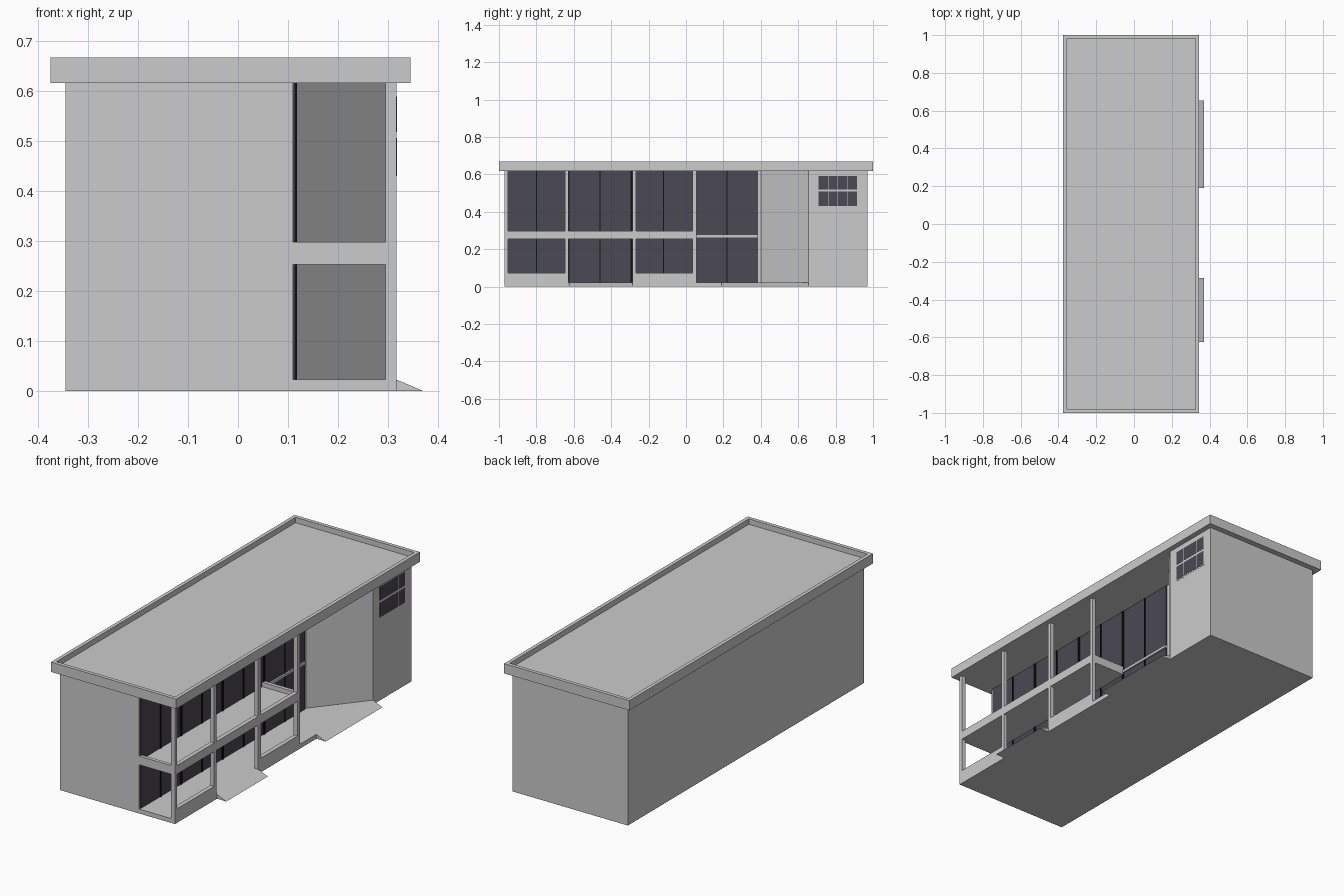
import bpy, bmesh

if "Cube" in bpy.data.objects:
    bpy.data.objects.remove(bpy.data.objects["Cube"])

def material(name, rgb):
    m = bpy.data.materials.new(name)
    m.diffuse_color = (*rgb, 1)
    m.use_nodes = True
    m.node_tree.nodes["Principled BSDF"].inputs["Base Color"].default_value = m.diffuse_color
    return m

GLASS = material("dark_glass", (0.07, 0.065, 0.085))
BLACK = material("black_frame", (0.006, 0.006, 0.006))

def finish(name, bm, mat=None):
    bmesh.ops.recalc_face_normals(bm, faces=bm.faces)
    me = bpy.data.meshes.new(name)
    bm.to_mesh(me)
    bm.free()
    ob = bpy.data.objects.new(name, me)
    bpy.context.collection.objects.link(ob)
    if mat:
        me.materials.append(mat)
    return ob

def prism(name, base, offset, mat=None):
    """Extrude a closed outline by an offset vector."""
    bm = bmesh.new()
    face = bm.faces.new([bm.verts.new(p) for p in base])
    ext = bmesh.ops.extrude_face_region(bm, geom=[face], use_keep_orig=True)
    verts = [v for v in ext["geom"] if isinstance(v, bmesh.types.BMVert)]
    bmesh.ops.translate(bm, vec=offset, verts=verts)
    return finish(name, bm, mat)

def box(name, x, y, z, mat=None):
    base = [(x[0], y[0], z[0]), (x[1], y[0], z[0]), (x[1], y[1], z[0]), (x[0], y[1], z[0])]
    return prism(name, base, (0, 0, z[1] - z[0]), mat)

X0, X1, Y = -0.345, 0.317, 0.97      # outer walls
XG = 0.11                            # recessed glass line
XP = 0.295                           # inner face of the posts
FLOOR, MID0, MID1, TOP = 0.023, 0.253, 0.298, 0.617

# Ground slab
box("ground_slab", (X0, X1), (-Y, Y), (0, FLOOR))

# Enclosed building volume with the angled entrance wall
plan = [(X0, -Y), (XG, -Y), (XG, 0.40), (X1, 0.655), (X1, Y), (X0, Y)]
prism("building_walls", [(x, y, FLOOR) for x, y in plan], (0, 0, TOP - FLOOR))

# Roof tray: slab with an inset, lowered deck
bm = bmesh.new()
bmesh.ops.create_cube(bm, size=1)
for v in bm.verts:
    v.co = (-0.015 + v.co.x * 0.72, v.co.y * 2, 0.6425 + v.co.z * 0.051)
top = max(bm.faces, key=lambda f: f.calc_center_median().z)
bmesh.ops.inset_region(bm, faces=[top], thickness=0.027)
ext = bmesh.ops.extrude_face_region(bm, geom=[top])
bmesh.ops.delete(bm, geom=[top], context='FACES')
bmesh.ops.translate(bm, vec=(0, 0, -0.028),
                    verts=[v for v in ext["geom"] if isinstance(v, bmesh.types.BMVert)])
finish("roof", bm)

# Porch posts
posts = [(-Y, -0.952), (-0.648, -0.629), (-0.287, -0.266), (0.036, 0.055)]
for i, y in enumerate(posts):
    box(f"porch_post_{i + 1}", (XP, X1), y, (FLOOR, TOP))

# Balcony slab with raised curbs on three sides
box("balcony_slab", (XG, XP), (-0.952, 0.036), (MID0, 0.275))
box("balcony_front_beam", (XP, X1), (-Y, 0.055), (MID0, MID1))
box("balcony_end_beam_left", (XG, XP), posts[0], (MID0, MID1))
box("balcony_end_beam_right", (XG, XP), posts[3], (MID0, MID1))

# Low ground-floor walls in the first and third bays
for i in (0, 2):
    box(f"low_wall_{i + 1}", (XP, X1), (posts[i][1], posts[i + 1][0]), (FLOOR, 0.073))

# Entrance ramps
for name, a, b in (("side_ramp", -0.625, -0.285), ("entrance_ramp", 0.19, 0.655)):
    prism(name, [(X1, a, 0), (0.371, a, 0), (X1, a, FLOOR)], (0, b - a, 0))

# Recessed glazing on both floors, with thin and thick upright bars
for level, z in (("lower", (FLOOR, MID0 + 0.008)), ("upper", (0.275, TOP))):
    box(f"glazing_{level}", (XG, XG + 0.004), (-0.96, 0.385), z, GLASS)
    for i in range(7):
        y = -0.80 + 0.17 * i
        w = 0.007 if i % 2 else 0.003
        box(f"mullion_{level}_{i + 1}", (XG, XG + 0.008), (y - w, y + w), z, BLACK)
box("entrance_transom", (XG, XG + 0.012), (0.055, 0.385), (0.261, 0.275))

# High window: two rows of four panes in a shallow frame
box("window_frame", (X1 - 0.01, X1 + 0.0008), (0.703, 0.922), (0.425, 0.596))
for r, z in enumerate(((0.431, 0.507), (0.519, 0.59))):
    for c in range(4):
        y = 0.709 + c * 0.0523
        box(f"window_pane_{r + 1}_{c + 1}", (X1 - 0.005, X1 + 0.0016),
            (y, y + 0.0495), z, GLASS)
